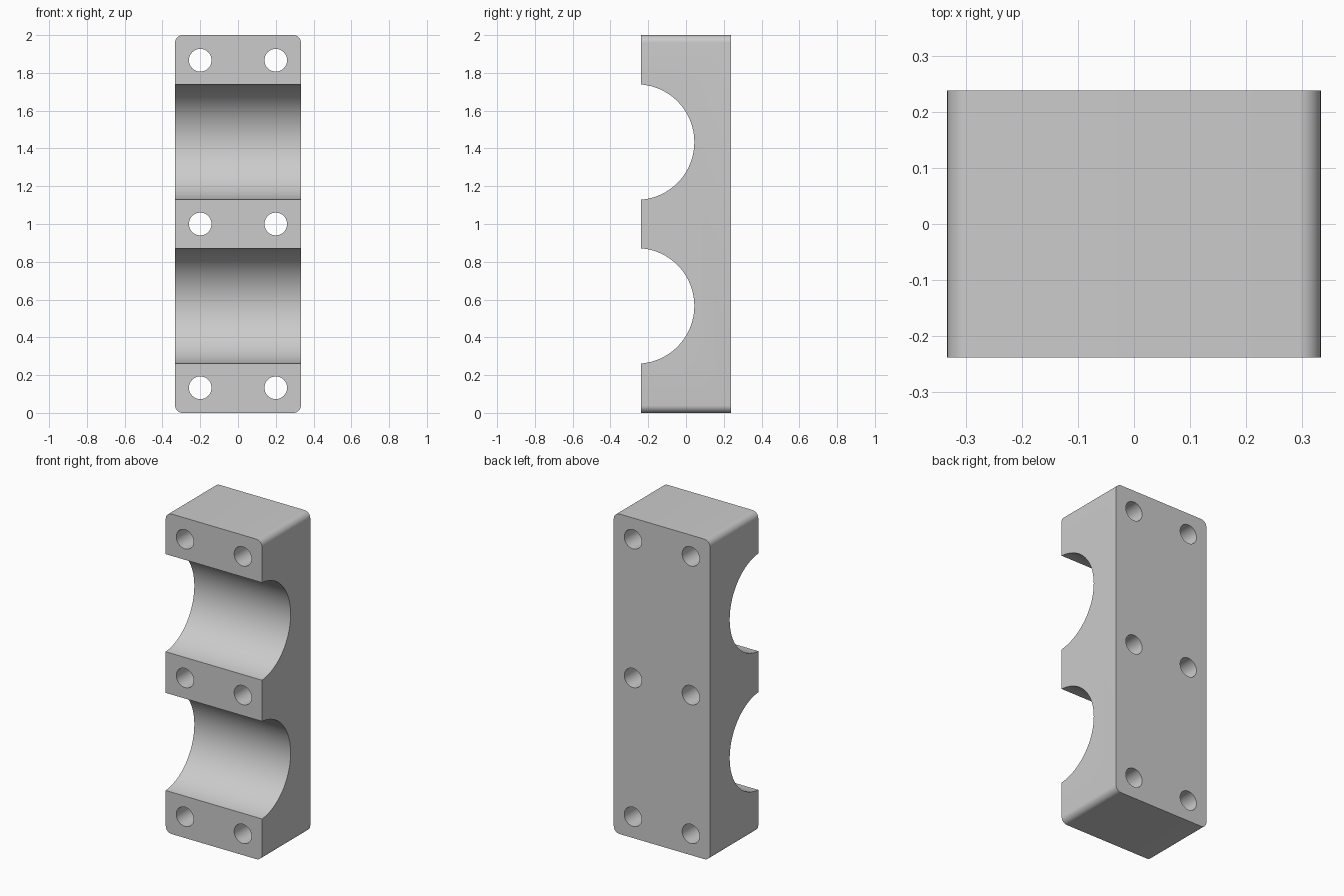
import bpy, math
from mathutils import Vector

cube = bpy.data.objects.get("Cube")
if cube:
    bpy.data.objects.remove(cube, do_unlink=True)

HALF_X, HALF_Y, CORNER = 0.333, 0.238, 0.04
HOLE_X, HOLE_PITCH, HOLE_R = 0.2, 0.867, 0.06
GROOVE_R, GROOVE_Y = 0.306, -0.262

grey = bpy.data.materials.new("light grey")
grey.use_nodes = True
colour = (0.6, 0.6, 0.6, 1)
grey.diffuse_color = colour
grey.node_tree.nodes["Principled BSDF"].inputs["Base Color"].default_value = colour

# Block with its four front-to-back edges rounded
bpy.ops.mesh.primitive_cube_add(size=1, location=(0, 0, 1))
block = bpy.context.object
block.name = "clamp_block"
block.scale = (2 * HALF_X, 2 * HALF_Y, 2)
bpy.ops.object.transform_apply(location=False, rotation=False, scale=True)
block.data.materials.append(grey)
weights = block.data.attributes.new("bevel_weight_edge", 'FLOAT', 'EDGE')
for edge in block.data.edges:
    a, b = (block.data.vertices[i].co for i in edge.vertices)
    weights.data[edge.index].value = float(abs(a.y - b.y) > 0.1)
bevel = block.modifiers.new("rounded_corners", 'BEVEL')
bevel.limit_method = 'WEIGHT'
bevel.width = CORNER
bevel.segments = 8


def cut(name, radius, location, rotation, sides):
    """Subtract a cylinder from the block."""
    bpy.ops.mesh.primitive_cylinder_add(vertices=sides, radius=radius, depth=1,
                                        location=location, rotation=rotation)
    cutter = bpy.context.object
    cutter.name = name
    cutter.data.materials.append(grey)
    cutter.hide_render = True
    mod = block.modifiers.new(name, 'BOOLEAN')
    mod.operation = 'DIFFERENCE'
    mod.solver = 'EXACT'
    mod.object = cutter
    return cutter


# Two pipe grooves across the front, six bolt holes through to the back
cutters = [cut("groove_cutter", GROOVE_R, (0, GROOVE_Y, 1 + s * HOLE_PITCH / 2),
               (0, math.pi / 2, 0), 96) for s in (-1, 1)]
for row in (-1, 0, 1):
    for side in (-1, 1):
        cutters.append(cut("bolt_hole_cutter", HOLE_R,
                           (side * HOLE_X, 0, 1 + row * HOLE_PITCH),
                           (math.pi / 2, 0, 0), 40))

# Apply the cuts, drop the helpers and smooth the curved walls
bpy.ops.object.select_all(action='DESELECT')
block.select_set(True)
bpy.context.view_layer.objects.active = block
for mod in list(block.modifiers):
    bpy.ops.object.modifier_apply(modifier=mod.name)
for cutter in cutters:
    bpy.data.objects.remove(cutter, do_unlink=True)
bpy.ops.object.shade_smooth_by_angle(angle=math.radians(30))
